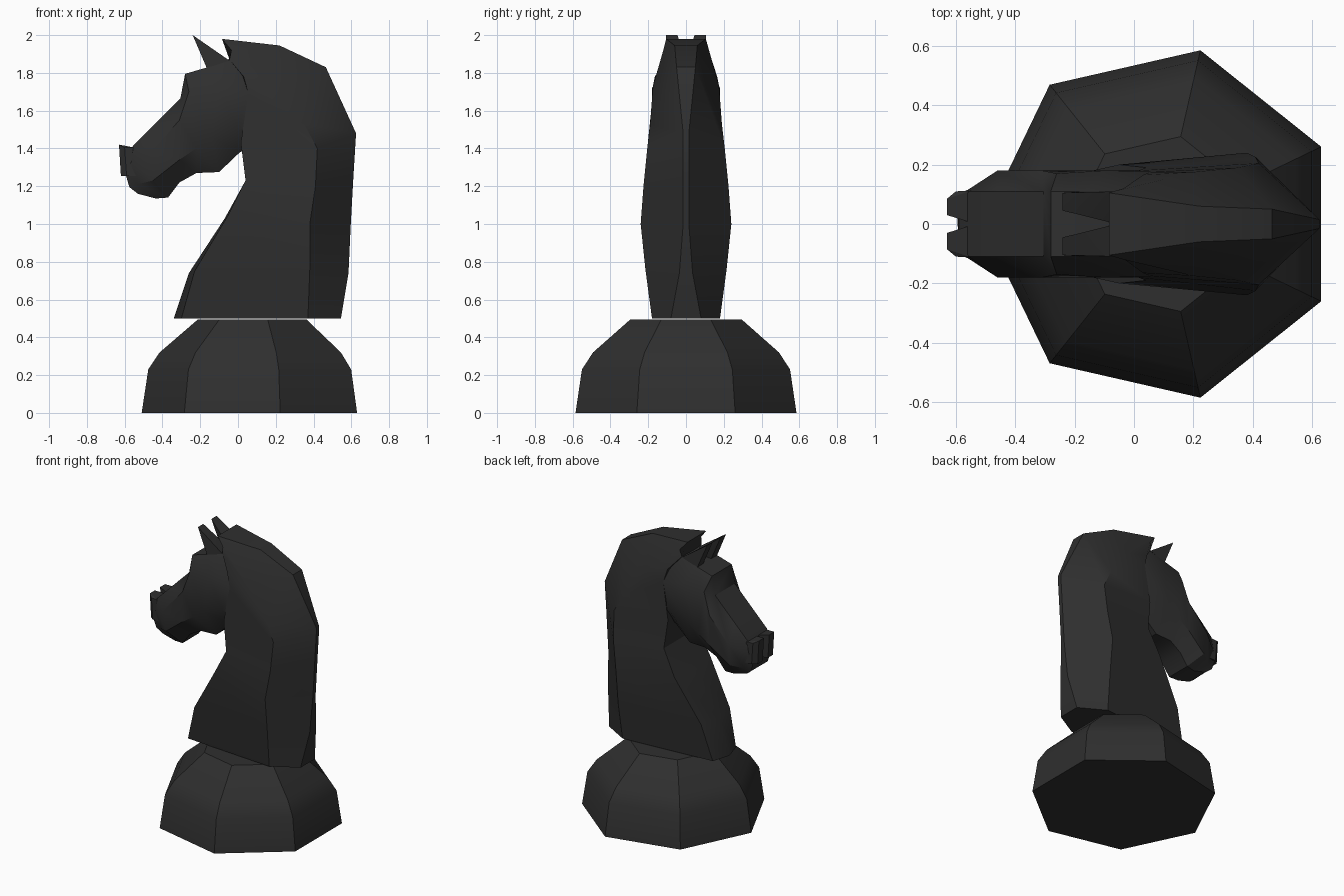
import bpy, bmesh, math

if "Cube" in bpy.data.objects:
    bpy.data.objects.remove(bpy.data.objects["Cube"], do_unlink=True)

black = bpy.data.materials.new("matte_black")
colour = (0.028, 0.028, 0.028, 1.0)
black.diffuse_color = colour
black.use_nodes = True
bsdf = next(n for n in black.node_tree.nodes if n.type == 'BSDF_PRINCIPLED')
bsdf.inputs["Base Color"].default_value = colour
bsdf.inputs["Roughness"].default_value = 0.6


def finish(name, bm):
    """Clean the mesh, link it and smooth only its shallow edges."""
    bmesh.ops.remove_doubles(bm, verts=bm.verts, dist=0.0005)
    bmesh.ops.recalc_face_normals(bm, faces=bm.faces)
    mesh = bpy.data.meshes.new(name)
    bm.to_mesh(mesh)
    bm.free()
    mesh.materials.append(black)
    obj = bpy.data.objects.new(name, mesh)
    bpy.context.collection.objects.link(obj)
    bpy.ops.object.select_all(action='DESELECT')
    obj.select_set(True)
    bpy.context.view_layer.objects.active = obj
    bpy.ops.object.shade_smooth_by_angle(angle=math.radians(30))
    return obj


def loft(name, rings):
    """Skin closed rings of equal length and cap both ends."""
    bm = bmesh.new()
    loops = [[bm.verts.new(p) for p in ring] for ring in rings]
    n = len(loops[0])
    for a, b in zip(loops, loops[1:]):
        for i in range(n):
            j = (i + 1) % n
            bm.faces.new((a[i], a[j], b[j], b[i]))
    bm.faces.new(loops[0])
    bm.faces.new(loops[-1])
    return finish(name, bm)


def mirrored(half):
    """Complete a half ring across the y = 0 plane."""
    return half + [(x, -y, z) for x, y, z in reversed(half)]


def hull(name, points):
    bm = bmesh.new()
    for p in points:
        bm.verts.new(p)
    bmesh.ops.convex_hull(bm, input=bm.verts)
    loose = [v for v in bm.verts if not v.link_faces]
    bmesh.ops.delete(bm, geom=loose, context='VERTS')
    return finish(name, bm)


# Seven-sided base, one corner pointing under the head
def heptagon(radius, z):
    angles = [math.pi + i * math.tau / 7 for i in range(7)]
    return [(0.09 + radius * math.cos(a), radius * math.sin(a), z) for a in angles]


loft("base", [heptagon(r, z) for r, z in
              ((0.60, 0), (0.565, 0.23), (0.505, 0.32), (0.302, 0.495))])

# Neck and mane: front centre, front corner, side crease, back ridge
neck = [
    [(-.34, 0, .50), (-.30, .13, .50), (.37, .18, .50), (.545, .08, .50)],
    [(-.26, 0, .74), (-.23, .16, .75), (.38, .215, .76), (.585, .035, .74)],
    [(-.07, 0, 1.03), (-.05, .20, 1.05), (.38, .24, 1.0), (.597, .015, 1.0)],
    [(.04, 0, 1.23), (.04, .19, 1.23), (.41, .225, 1.2), (.611, .015, 1.25)],
    [(.02, 0, 1.42), (.015, .18, 1.43), (.42, .205, 1.4), (.625, .015, 1.48)],
    [(.055, 0, 1.69), (.055, .175, 1.69), (.35, .19, 1.53), (.465, .05, 1.83)],
    [(.01, 0, 1.79), (.03, .165, 1.78), (.20, .175, 1.73), (.22, .06, 1.945)],
    [(-.05, 0, 1.87), (-.045, .11, 1.87), (-.035, .12, 1.92), (-.085, .105, 1.98)],
]
loft("neck_and_mane", [mirrored(r) for r in neck])

# Head, from inside the neck to the lips: top, cheek, jaw, underside
head = [
    [(.10, .09, 1.82), (.12, .15, 1.70), (.10, .16, 1.50), (.10, .09, 1.42)],
    [(-.045, .105, 1.87), (.05, .178, 1.69), (0, .18, 1.50), (.01, .10, 1.38)],
    [(-.16, .11, 1.83), (-.10, .18, 1.72), (-.14, .18, 1.46), (-.10, .10, 1.275)],
    [(-.28, .11, 1.795), (-.26, .17, 1.70), (-.22, .18, 1.40), (-.22, .10, 1.27)],
    [(-.305, .11, 1.665), (-.31, .18, 1.55), (-.31, .18, 1.34), (-.31, .09, 1.22)],
    [(-.46, .11, 1.51), (-.46, .18, 1.38), (-.45, .16, 1.23), (-.37, .09, 1.14)],
    [(-.555, .11, 1.415), (-.56, .115, 1.33), (-.53, .11, 1.21), (-.435, .08, 1.135)],
    [(-.59, .07, 1.36), (-.60, .10, 1.28), (-.575, .09, 1.195), (-.53, .08, 1.16)],
]
loft("head", [mirrored(r) for r in head])

# Ears and flared nostrils on both sides
ear = [(-.24, .045, 2.0), (-.24, .105, 2.0), (-.165, .045, 1.825),
       (-.165, .11, 1.825), (-.045, .11, 1.865), (-.075, .004, 1.865)]
nostril_top = [(-.63, .03), (-.63, .085), (-.60, .11), (-.55, .112), (-.55, .005)]
nostril = [(x, y, 1.42 if x < -.6 else 1.405) for x, y in nostril_top]
nostril += [(x + .01, y, 1.255) for x, y in nostril_top]
for side, s in (("right", -1), ("left", 1)):
    for part, points in (("ear", ear), ("nostril", nostril)):
        hull(f"{part}_{side}", [(x, s * y, z) for x, y, z in points])
